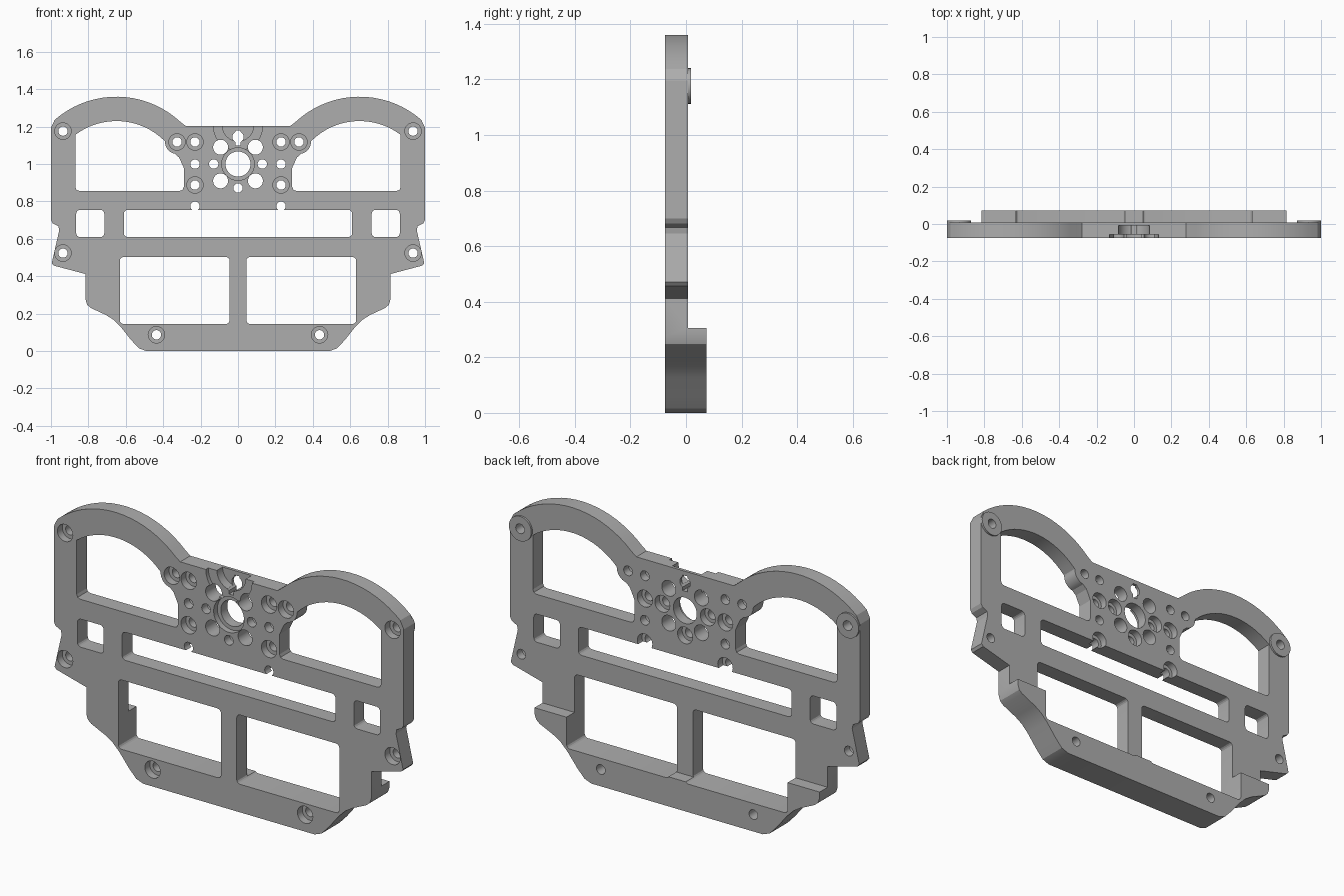
import bpy, bmesh, math

if "Cube" in bpy.data.objects:
    bpy.data.objects.remove(bpy.data.objects["Cube"], do_unlink=True)

FRONT, BACK, LIP = -0.075, 0.008, 0.073   # depth levels along y

metal = bpy.data.materials.new("plain grey")
metal.use_nodes = True
grey = (0.42, 0.42, 0.42, 1)
metal.diffuse_color = grey
metal.node_tree.nodes["Principled BSDF"].inputs["Base Color"].default_value = grey


def arc(cx, cz, r, a0, a1, n):
    steps = [math.radians(a0 + (a1 - a0) * i / n) for i in range(n + 1)]
    return [(cx + r * math.cos(a), cz + r * math.sin(a)) for a in steps]


def circle(cx, cz, r, n=32):
    return arc(cx, cz, r, 0, 360, n)[:-1]


def rounded(x0, x1, z0, z1, r=0.02):
    return (arc(x1 - r, z1 - r, r, 0, 90, 4) + arc(x0 + r, z1 - r, r, 90, 180, 4)
            + arc(x0 + r, z0 + r, r, 180, 270, 4) + arc(x1 - r, z0 + r, r, 270, 360, 4))


def box(x0, x1, z0, z1):
    return [(x0, z0), (x1, z0), (x1, z1), (x0, z1)]


def mirrored(shapes):
    return shapes + [[(-x, z) for x, z in s] for s in shapes]


def prisms(name, shapes, y0, y1):
    """Extrude outlines in the x-z plane from y0 to y1 into one object."""
    bm = bmesh.new()
    for pts in shapes:
        face = bm.faces.new([bm.verts.new((x, y0, z)) for x, z in pts])
        new = bmesh.ops.extrude_face_region(bm, geom=[face])["geom"]
        verts = [v for v in new if isinstance(v, bmesh.types.BMVert)]
        bmesh.ops.translate(bm, verts=verts, vec=(0, y1 - y0, 0))
    bmesh.ops.recalc_face_normals(bm, faces=bm.faces[:])
    mesh = bpy.data.meshes.new(name)
    bm.to_mesh(mesh)
    bm.free()
    mesh.materials.append(metal)
    obj = bpy.data.objects.new(name, mesh)
    bpy.context.collection.objects.link(obj)
    return obj


def combine(target, shapes, y0, y1, operation="DIFFERENCE"):
    tool = prisms("cutter", shapes, y0, y1)
    tool.hide_render = True
    mod = target.modifiers.new("combine", "BOOLEAN")
    mod.operation, mod.solver, mod.object = operation, "EXACT", tool
    bpy.context.view_layer.objects.active = target
    bpy.ops.object.modifier_apply(modifier=mod.name)
    bpy.data.objects.remove(tool, do_unlink=True)


# Outer outline: right half from the bottom up, then its mirror
half = [(0.49, 0), (0.53, 0.015), (0.572, 0.06), (0.626, 0.128), (0.665, 0.167),
        (0.706, 0.193), (0.786, 0.23), (0.806, 0.247), (0.815, 0.275),
        (0.815, 0.412), (0.985, 0.457), (0.996, 0.47), (0.956, 0.645),
        (0.96, 0.667), (0.99, 0.682), (1, 0.7), (1, 1.195), (0.993, 1.21)]
half += arc(0.65, 0.857, 0.503, 49, 133, 18) + [(0.278, 1.203)]
plate = prisms("mounting_plate", [half + [(-x, z) for x, z in reversed(half)]],
               FRONT, LIP)

# Thin the plate above the lower rear lip and on the centre post
combine(plate, [box(-1.2, 1.2, 0.305, 1.6)], BACK, 0.2)
combine(plate, [box(-0.2, 0.2, 0.153, 0.35)], BACK, 0.2)

# Rear corner bosses
combine(plate, mirrored([circle(0.936, 1.176, 0.064)]), -0.03, 0.018, "UNION")

# Windows
upper = [(0.29, 0.877), (0.296, 0.863), (0.31, 0.857), (0.85, 0.857), (0.864, 0.863), (0.87, 0.877)]
upper += arc(0.65, 0.865, 0.365, 53, 135, 16)
upper += arc(0.326, 1.118, 0.064, 0, -80, 8) + [(0.315, 1.035), (0.29, 0.98)]
windows = mirrored([upper, rounded(0.715, 0.865, 0.61, 0.755),
                    rounded(0.045, 0.632, 0.145, 0.503)])
windows.append(rounded(-0.61, 0.61, 0.61, 0.755))
combine(plate, windows, -0.3, 0.3)

# Screw holes sunk from the front, and small holes sunk from the back
front_screws = [(0.936, 1.176), (0.936, 0.524), (0.436, 0.087),
                (0.23, 1.118), (0.23, 0.888), (0.326, 1.118)]
back_screws = [(0.13, 1), (0.23, 1), (0.23, 0.775)]
through = mirrored([circle(x, z, 0.025, 24) for x, z in front_screws + back_screws]
                   + [circle(0.093, z, 0.04) for z in (0.91, 1.09)])
through += [circle(0, 0.872, 0.025, 24), circle(0, 1, 0.067, 40)]
combine(plate, through, -0.3, 0.3)
combine(plate, mirrored([circle(x, z, 0.044) for x, z in front_screws]), -0.3, -0.035)
combine(plate, mirrored([circle(x, z, 0.043) for x, z in back_screws])
        + [circle(0, 0.872, 0.043)], -0.03, 0.3)
combine(plate, [circle(0, 1, 0.087, 40)], -0.3, -0.045)

# Stepped recess and keyhole at the top centre
combine(plate, [circle(0, 1.205, 0.132, 40)], -0.3, -0.055)
combine(plate, [circle(0, 1.205, 0.083, 40)], -0.3, -0.008)
combine(plate, [circle(0, 1.145, 0.03, 24)], -0.3, 0.3)
combine(plate, [box(-0.013, 0.013, 1.1, 1.18)], -0.3, 0.3)

# Smooth the round walls, keep edges crisp
bpy.ops.object.select_all(action="DESELECT")
plate.select_set(True)
bpy.context.view_layer.objects.active = plate
bpy.ops.object.shade_smooth_by_angle(angle=math.radians(22))
